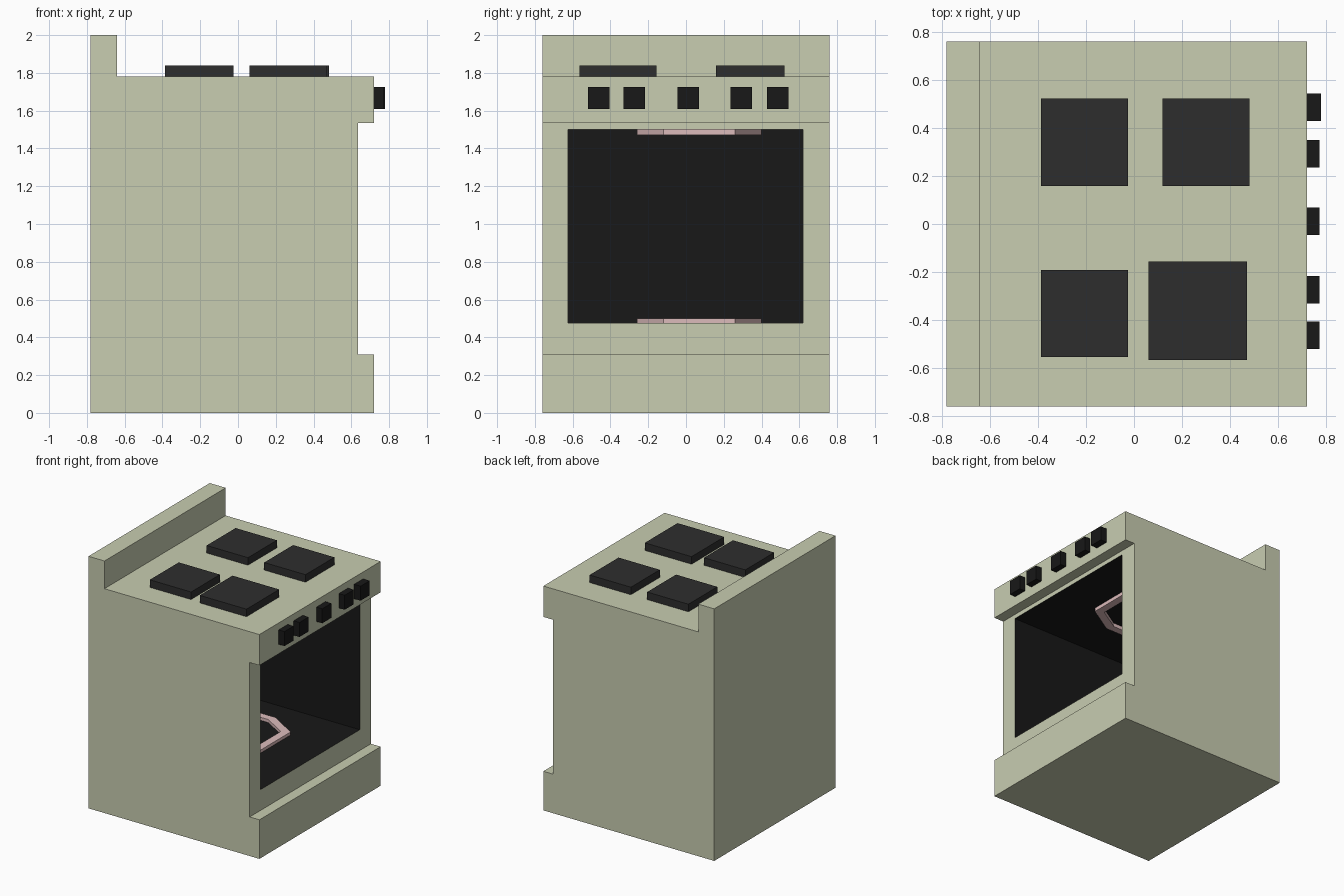
import bpy, bmesh
from mathutils import Vector

if "Cube" in bpy.data.objects:
    bpy.data.objects.remove(bpy.data.objects["Cube"])


def material(name, rgb):
    m = bpy.data.materials.new(name)
    m.diffuse_color = (*rgb, 1)
    m.use_nodes = True
    m.node_tree.nodes["Principled BSDF"].inputs["Base Color"].default_value = m.diffuse_color
    return m


CREAM = material("cream_enamel", (0.58, 0.61, 0.44))
BLACK = material("black", (0.009, 0.009, 0.009))
DARK = material("dark_iron", (0.027, 0.027, 0.027))
PINK = material("pink_element", (0.72, 0.50, 0.50))


def finish(bm, name, *mats):
    me = bpy.data.meshes.new(name)
    bm.to_mesh(me)
    bm.free()
    for m in mats:
        me.materials.append(m)
    ob = bpy.data.objects.new(name, me)
    bpy.context.collection.objects.link(ob)
    return ob


def box(name, lo, hi, mat):
    bm = bmesh.new()
    bmesh.ops.create_cube(bm, size=1)
    lo, hi = Vector(lo), Vector(hi)
    for v in bm.verts:
        v.co = (lo + hi) / 2 + v.co * (hi - lo)
    return finish(bm, name, mat)


# Body: side profile (x, z) extruded across the width
profile = [(-.78, 0), (.72, 0), (.72, .31), (.635, .31), (.635, 1.535),
           (.72, 1.535), (.72, 1.78), (-.64, 1.78), (-.64, 2), (-.78, 2)]
bm = bmesh.new()
face = bm.faces.new([bm.verts.new((x, -.76, z)) for x, z in profile])
ext = bmesh.ops.extrude_face_region(bm, geom=[face], use_keep_orig=True)
bmesh.ops.translate(bm, vec=(0, 1.52, 0),
                    verts=[g for g in ext["geom"] if isinstance(g, bmesh.types.BMVert)])
bmesh.ops.recalc_face_normals(bm, faces=bm.faces)

# Open oven cavity sunk into the recessed front panel
panel = next(f for f in bm.faces
             if (f.calc_center_median() - Vector((.635, 0, .9225))).length < .01)
bmesh.ops.inset_individual(bm, faces=[panel], thickness=.03)
for v in panel.verts:
    v.co.y = .62 if v.co.y > 0 else -.625
    v.co.z = 1.5 if v.co.z > .9 else .475
walls = bmesh.ops.inset_individual(bm, faces=[panel], thickness=0, depth=0)["faces"]
for v in panel.verts:
    v.co.x = -.62
for f in walls + [panel]:
    f.material_index = 1
finish(bm, "stove_body", CREAM, BLACK)

# Hotplates: centre x, centre y, size
for i, (x, y, s) in enumerate([(-.205, .34, .362), (.3, .34, .362),
                               (-.205, -.373, .362), (.265, -.36, .41)]):
    box(f"hotplate_{i + 1}", (x - s / 2, y - s / 2, 1.78), (x + s / 2, y + s / 2, 1.84), DARK)

# Control knobs
for i, y in enumerate([-.462, -.273, .012, .293, .485]):
    box(f"knob_{i + 1}", (.715, y - .057, 1.61),
        (.777 if i == 4 else .771, y + .057, 1.725), BLACK)


# Heating elements: flat eight-sided rings on the oven floor and ceiling
def heating_element(name, z0, z1):
    cx, cy = -.07, .07
    half = [(.35, .19), (.12, .33), (-.12, .33), (-.35, .19)]
    ring = half + [(x, -y) for x, y in reversed(half)]
    bm = bmesh.new()
    loops = [[bm.verts.new((cx + x * s, cy + y * s, z)) for x, y in ring]
             for s, z in ((1, z0), (1, z1), (.82, z1), (.82, z0))]
    for a, b in zip(loops, loops[1:] + loops[:1]):
        for i in range(8):
            j = (i + 1) % 8
            bm.faces.new((a[i], a[j], b[j], b[i]))
    bmesh.ops.recalc_face_normals(bm, faces=bm.faces)
    finish(bm, name, PINK)


heating_element("lower_heating_element", .476, .5)
heating_element("upper_heating_element", 1.47, 1.499)
